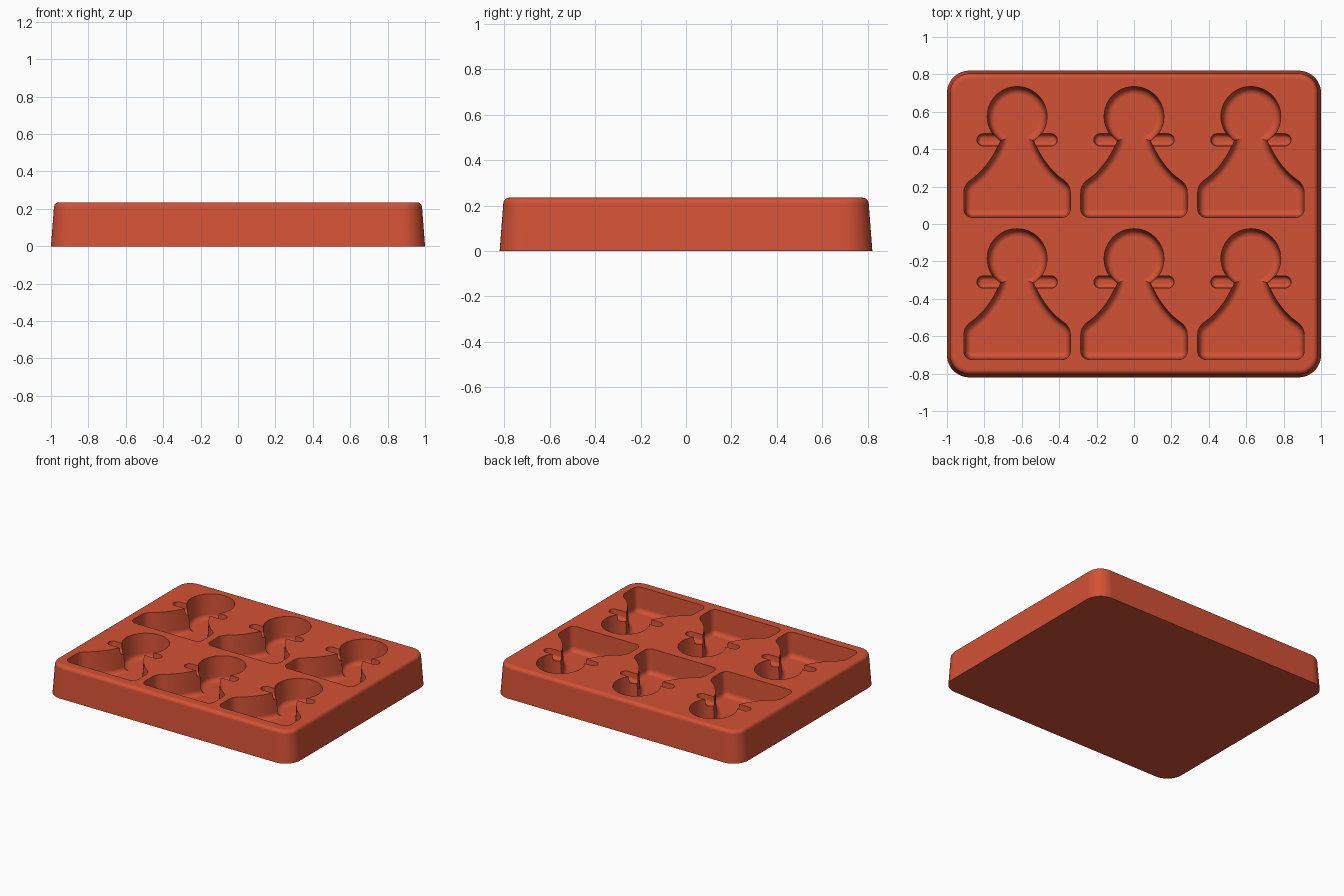
import bpy
import bmesh
import math
from mathutils import Vector
from mathutils.geometry import interpolate_bezier

cube = bpy.data.objects.get("Cube")
if cube:
    bpy.data.objects.remove(cube, do_unlink=True)

TOP = 0.235
DEPTH = 0.18

# Terracotta silicone
red = bpy.data.materials.new("terracotta red")
red.use_nodes = True
colour = (0.65, 0.083, 0.036, 1)
red.diffuse_color = colour
bsdf = next(n for n in red.node_tree.nodes if n.type == 'BSDF_PRINCIPLED')
bsdf.inputs["Base Color"].default_value = colour
bsdf.inputs["Roughness"].default_value = 0.6


def arc(cx, cy, r, start, end, steps):
    """Points on an arc, angles in degrees, counter-clockwise."""
    angles = [math.radians(start + (end - start) * i / steps) for i in range(steps + 1)]
    return [Vector((cx + r * math.cos(a), cy + r * math.sin(a))) for a in angles]


def bezier(a, b, c, d, steps):
    pts = interpolate_bezier(*[Vector((*p, 0)) for p in (a, b, c, d)], steps)
    return [p.to_2d() for p in pts]


def inset(outline, amount):
    """Move every point of a counter-clockwise outline inwards."""
    result = []
    for i, p in enumerate(outline):
        before = (p - outline[i - 1]).normalized()
        after = (outline[(i + 1) % len(outline)] - p).normalized()
        n1 = Vector((-before.y, before.x))
        n2 = Vector((-after.y, after.x))
        result.append(p + (n1 + n2) * amount / (1 + n1.dot(n2)))
    return result


def fillet(start, z, radius, direction, steps=6):
    """Rings for a quarter round ending flat at height z."""
    rings = []
    for i in range(steps + 1):
        a = math.pi / 2 * i / steps
        rings.append((start + radius * (1 - math.cos(a)),
                      z - direction * radius * (1 - math.sin(a))))
    return rings


def loft(name, outline, rings, places=((0, 0),)):
    """Stack inset copies of an outline and cap both ends."""
    bm = bmesh.new()
    for px, py in places:
        loops = [[bm.verts.new((p.x + px, p.y + py, z)) for p in inset(outline, d)]
                 for d, z in rings]
        for low, high in zip(loops, loops[1:]):
            for i in range(len(low)):
                j = (i + 1) % len(low)
                bm.faces.new((low[i], low[j], high[j], high[i]))
        bm.faces.new(loops[0])
        bm.faces.new(loops[-1])
    bmesh.ops.recalc_face_normals(bm, faces=bm.faces)
    mesh = bpy.data.meshes.new(name)
    bm.to_mesh(mesh)
    bm.free()
    mesh.materials.append(red)
    obj = bpy.data.objects.new(name, mesh)
    bpy.context.collection.objects.link(obj)
    return obj


# Tray block: rounded rectangle with drafted sides and a soft top edge
R = 0.12
corners = [(1 - R, 0.82 - R, 0), (R - 1, 0.82 - R, 90),
           (R - 1, R - 0.82, 180), (1 - R, R - 0.82, 270)]
slab = [p for x, y, a in corners for p in arc(x, y, R, a, a + 90, 12)]
tray = loft("mould_tray", slab, [(0, 0)] + fillet(0.016, TOP, 0.027, 1))

# Figure-shaped cavities: three columns by two rows
places = [(x, y) for x in (-0.625, 0, 0.625) for y in (0.035, -0.725)]

right_side = arc(0.24, 0.045, 0.045, -90, 0, 6)
right_side += bezier((0.285, 0.13), (0.285, 0.17), (0.265, 0.19), (0.235, 0.21), 7)
right_side += bezier((0.235, 0.21), (0.18, 0.25), (0.11, 0.34), (0.085, 0.43), 14)[1:]
right_side.append(Vector((0.08, 0.54)))
body = right_side + [Vector((-p.x, p.y)) for p in reversed(right_side)]

head = arc(0, 0.54, 0.16, 0, 360, 48)[:-1]
collar = arc(0.182, 0.415, 0.033, -90, 90, 10) + arc(-0.182, 0.415, 0.033, 90, 270, 10)


def pocket(depth, draft, radius):
    return [(0, TOP + 0.02), (0, TOP)] + fillet(draft, TOP - depth, radius, -1)


cutters = [
    loft("body_cutter", body, pocket(DEPTH, 0.008, 0.034), places),
    loft("head_cutter", head, pocket(DEPTH + 0.0004, 0.008, 0.034), places),
    loft("collar_cutter", collar, pocket(0.055, 0.003, 0.022), places),
]

bpy.ops.object.select_all(action='DESELECT')
bpy.context.view_layer.objects.active = tray
tray.select_set(True)
for cutter in cutters:
    cutter.hide_render = True
    cut = tray.modifiers.new("cut", 'BOOLEAN')
    cut.operation = 'DIFFERENCE'
    cut.solver = 'EXACT'
    cut.object = cutter
    bpy.ops.object.modifier_apply(modifier=cut.name)
    bpy.data.objects.remove(cutter, do_unlink=True)

# Smooth walls, crisp rims, level flats
bpy.ops.object.shade_smooth_by_angle(angle=math.radians(30))
level = tray.modifiers.new("level_normals", 'WEIGHTED_NORMAL')
level.keep_sharp = True
